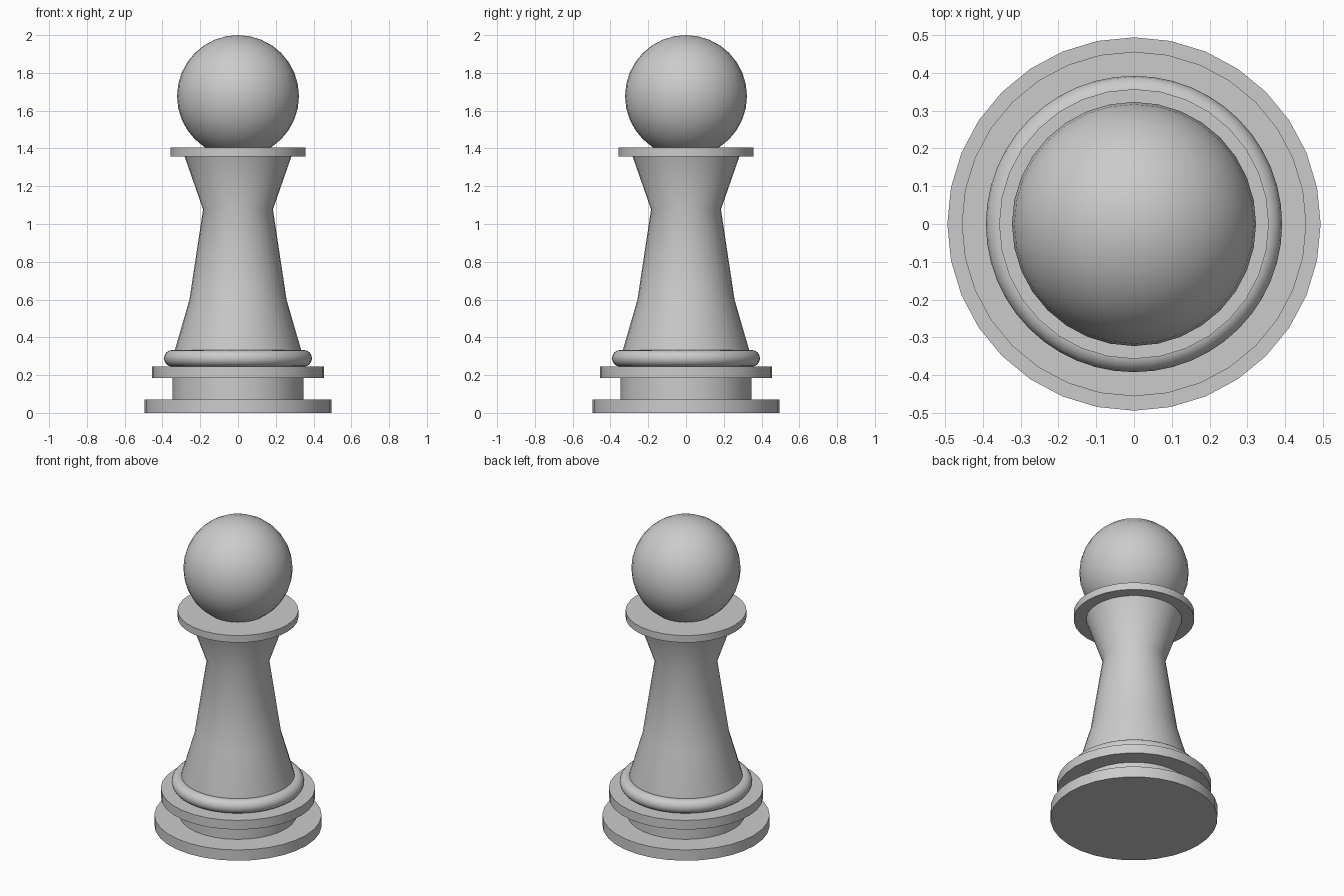
import bpy
from math import cos, sin, tau, radians

if "Cube" in bpy.data.objects:
    bpy.data.objects.remove(bpy.data.objects["Cube"])

SIDES = 32


def finish(name, angle=35):
    obj = bpy.context.object
    obj.name = obj.data.name = name
    bpy.ops.object.shade_smooth_by_angle(angle=radians(angle))
    return obj


def lathe(name, profile, angle=35):
    """Closed solid of revolution from (radius, height) points, bottom to top."""
    verts = [(r * cos(tau * i / SIDES), r * sin(tau * i / SIDES), z)
             for r, z in profile for i in range(SIDES)]
    faces = [(k * SIDES + i, k * SIDES + (i + 1) % SIDES,
              (k + 1) * SIDES + (i + 1) % SIDES, (k + 1) * SIDES + i)
             for k in range(len(profile) - 1) for i in range(SIDES)]
    last = (len(profile) - 1) * SIDES
    faces.append(tuple(reversed(range(SIDES))))
    faces.append(tuple(range(last, last + SIDES)))
    mesh = bpy.data.meshes.new(name)
    mesh.from_pydata(verts, [], faces)
    obj = bpy.data.objects.new(name, mesh)
    bpy.context.collection.objects.link(obj)
    bpy.ops.object.select_all(action='DESELECT')
    obj.select_set(True)
    bpy.context.view_layer.objects.active = obj
    return finish(name, angle)


# Flat discs of the foot and the collar: name, radius, bottom, top
for name, radius, low, high in [
    ("base_disc", 0.494, 0.0, 0.07),
    ("base_step", 0.346, 0.07, 0.185),
    ("upper_base_disc", 0.456, 0.185, 0.245),
    ("collar", 0.357, 1.358, 1.404),
]:
    lathe(name, [(radius, low), (radius, high)])

# Tapered body flaring out under the collar
lathe("body", [(0.345, 0.245), (0.338, 0.32), (0.257, 0.60),
               (0.185, 1.077), (0.283, 1.358)], 60)

# Rounded ring around the foot of the body
bpy.ops.mesh.primitive_torus_add(major_radius=0.348, minor_radius=0.044,
                                 major_segments=48, minor_segments=16,
                                 location=(0, 0, 0.289))
finish("base_ring", 60)

# Ball head resting in the collar
bpy.ops.mesh.primitive_uv_sphere_add(segments=32, ring_count=16,
                                     radius=0.323, location=(0, 0, 1.677))
finish("head", 60)
